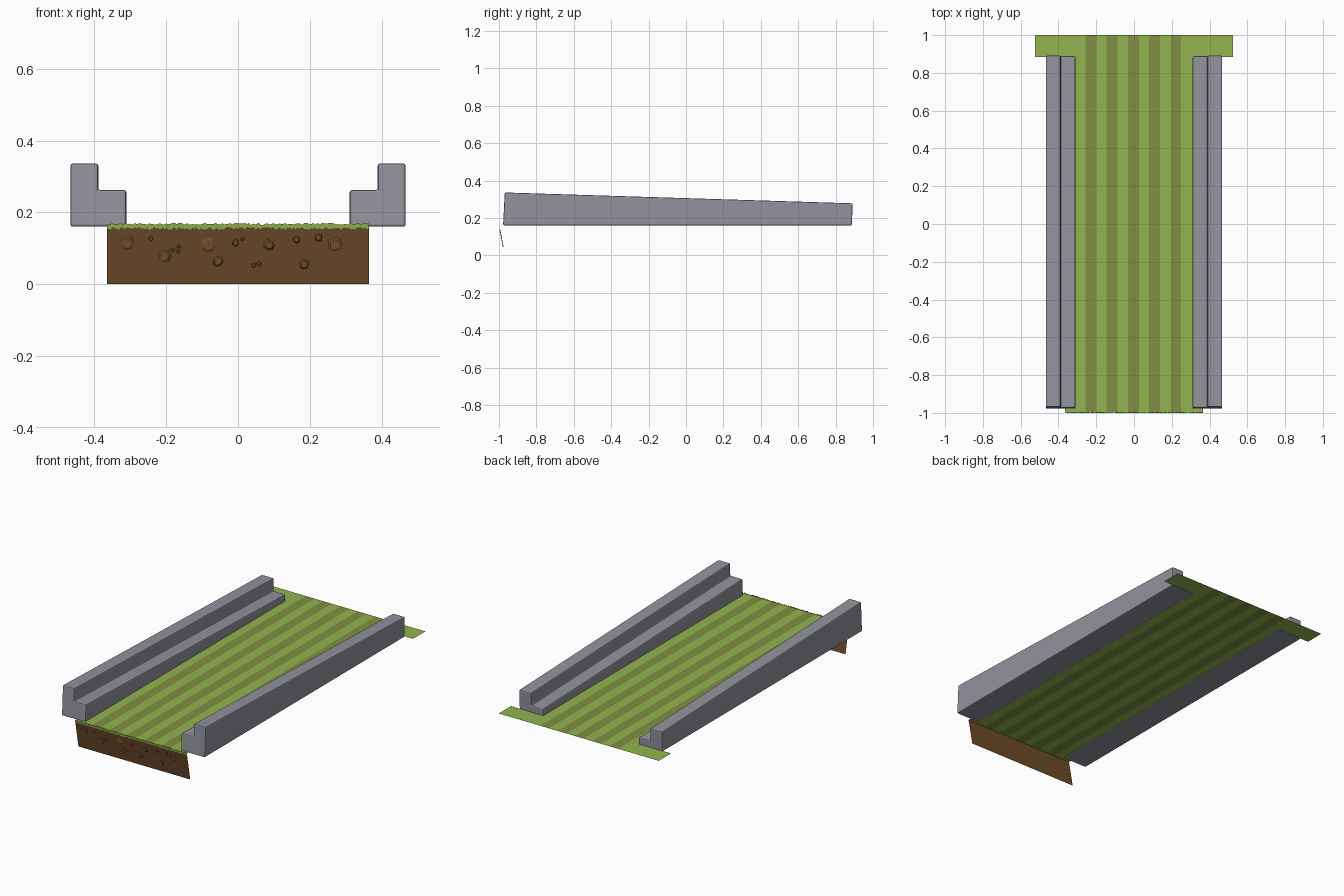
import bpy, bmesh, math, random
from mathutils import Vector

if "Cube" in bpy.data.objects:
    bpy.data.objects.remove(bpy.data.objects["Cube"])

random.seed(4)


def material(name, rgb):
    m = bpy.data.materials.new(name)
    m.diffuse_color = (*rgb, 1)
    m.use_nodes = True
    m.node_tree.nodes["Principled BSDF"].inputs["Base Color"].default_value = m.diffuse_color
    return m


GRASS = material("grass", (0.29, 0.46, 0.08))
STRIPE = material("stripe", (0.22, 0.28, 0.054))
DIRT = material("dirt", (0.156, 0.072, 0.022))
STONE = material("stone", (0.19, 0.09, 0.03))
RAIL = material("rail", (0.29, 0.29, 0.34))

TOP = 0.165          # height of the ground sheet
FRONT = -0.998       # front edge of the ground sheet
LEAN = 0.19          # backward lean of the dirt face per unit of depth


def add_mesh(name, verts, faces, mats, mat_ids=None):
    me = bpy.data.meshes.new(name)
    me.from_pydata(verts, [], faces)
    for m in mats:
        me.materials.append(m)
    if mat_ids:
        for p, i in zip(me.polygons, mat_ids):
            p.material_index = i
    ob = bpy.data.objects.new(name, me)
    bpy.context.collection.objects.link(ob)
    return ob


def on_face(x, z, out=0.0):
    """Point on the leaning dirt face, pushed forward by out."""
    return Vector((x, FRONT + (TOP - z) * LEAN - out, z))


# Ground sheet: lengthwise strips, with a wider tab at the back
xs = [-0.365, -0.257, -0.2, -0.145, -0.088, -0.032, 0.027, 0.08, 0.137, 0.195, 0.25, 0.365]
verts, faces, ids = [], [], []


def strip(x0, x1, y0, y1, mat):
    n = len(verts)
    verts.extend([(x0, y0, TOP), (x1, y0, TOP), (x1, y1, TOP), (x0, y1, TOP)])
    faces.append((n, n + 1, n + 2, n + 3))
    ids.append(mat)


for i in range(len(xs) - 1):
    strip(xs[i], xs[i + 1], FRONT, 1.0, i % 2)
for s in (-1, 1):
    strip(min(s * 0.365, s * 0.523), max(s * 0.365, s * 0.523), 0.885, 1.0, 0)
add_mesh("ground_sheet", verts, faces, [GRASS, STRIPE], ids)

# Dirt face hanging from the front edge
add_mesh("dirt_face", [on_face(-0.365, 0), on_face(0.365, 0), on_face(0.365, TOP), on_face(-0.365, TOP)],
         [(0, 1, 2, 3)], [DIRT])

# Ragged grass fringe along the top of the dirt
n = 150
fringe = []
for i in range(n + 1):
    x = -0.365 + 0.73 * i / n
    fringe.append(on_face(x, random.uniform(0.151, 0.159), 0.002))
    fringe.append(on_face(x, random.uniform(0.165, 0.171), 0.001))
add_mesh("grass_fringe", fringe, [(2 * i, 2 * i + 2, 2 * i + 3, 2 * i + 1) for i in range(n)], [GRASS])

# Faceted stones set in the dirt: x, z, radius
stones = [(-0.31, 0.115, 0.021), (-0.205, 0.08, 0.019), (-0.083, 0.108, 0.024), (-0.055, 0.063, 0.015),
          (-0.006, 0.114, 0.01), (0.088, 0.108, 0.016), (0.163, 0.124, 0.01), (0.184, 0.055, 0.016),
          (0.225, 0.13, 0.011), (0.27, 0.11, 0.02), (-0.243, 0.127, 0.007), (-0.182, 0.095, 0.006),
          (-0.167, 0.092, 0.006), (-0.165, 0.106, 0.006), (0.043, 0.052, 0.006), (0.058, 0.057, 0.007),
          (0.013, 0.127, 0.006)]
verts, faces = [], []
for x, z, r in stones:
    k, base = 7, len(verts)
    radii = [r * random.uniform(0.8, 1.1) for _ in range(k)]
    for scale, out in ((1, 0.0), (0.7, min(0.004, r * 0.4))):
        for j in range(k):
            a = math.tau * j / k
            verts.append(on_face(x + scale * radii[j] * math.cos(a), z + scale * radii[j] * math.sin(a), out))
    for j in range(k):
        b = (j + 1) % k
        faces.append((base + j, base + b, base + k + b, base + k + j))
    faces.append(tuple(base + k + j for j in range(k)))
add_mesh("stones", verts, faces, [STONE])


# Stepped side rails, lower toward the back
def rail(name, s):
    def section(y_low, y_high, top):
        step = top - 0.074
        prof = [(0.467, 0.16), (0.467, top), (0.389, top), (0.389, step), (0.311, step), (0.311, 0.16)]
        return [(s * x, y_low + (y_high - y_low) * (z - 0.16) / (top - 0.16), z) for x, z in prof]
    pts = section(-0.978, -0.969, 0.336) + section(0.887, 0.891, 0.278)
    fs = [(i, (i + 1) % 6, (i + 1) % 6 + 6, i + 6) for i in range(6)]
    fs += [tuple(range(6)), tuple(range(6, 12))]
    ob = add_mesh(name, pts, fs, [RAIL])
    bm = bmesh.new()
    bm.from_mesh(ob.data)
    bmesh.ops.recalc_face_normals(bm, faces=bm.faces)
    bm.to_mesh(ob.data)
    bm.free()
    bev = ob.modifiers.new("soft_edges", 'BEVEL')
    bev.width = 0.006
    bev.segments = 2


rail("left_rail", -1)
rail("right_rail", 1)
